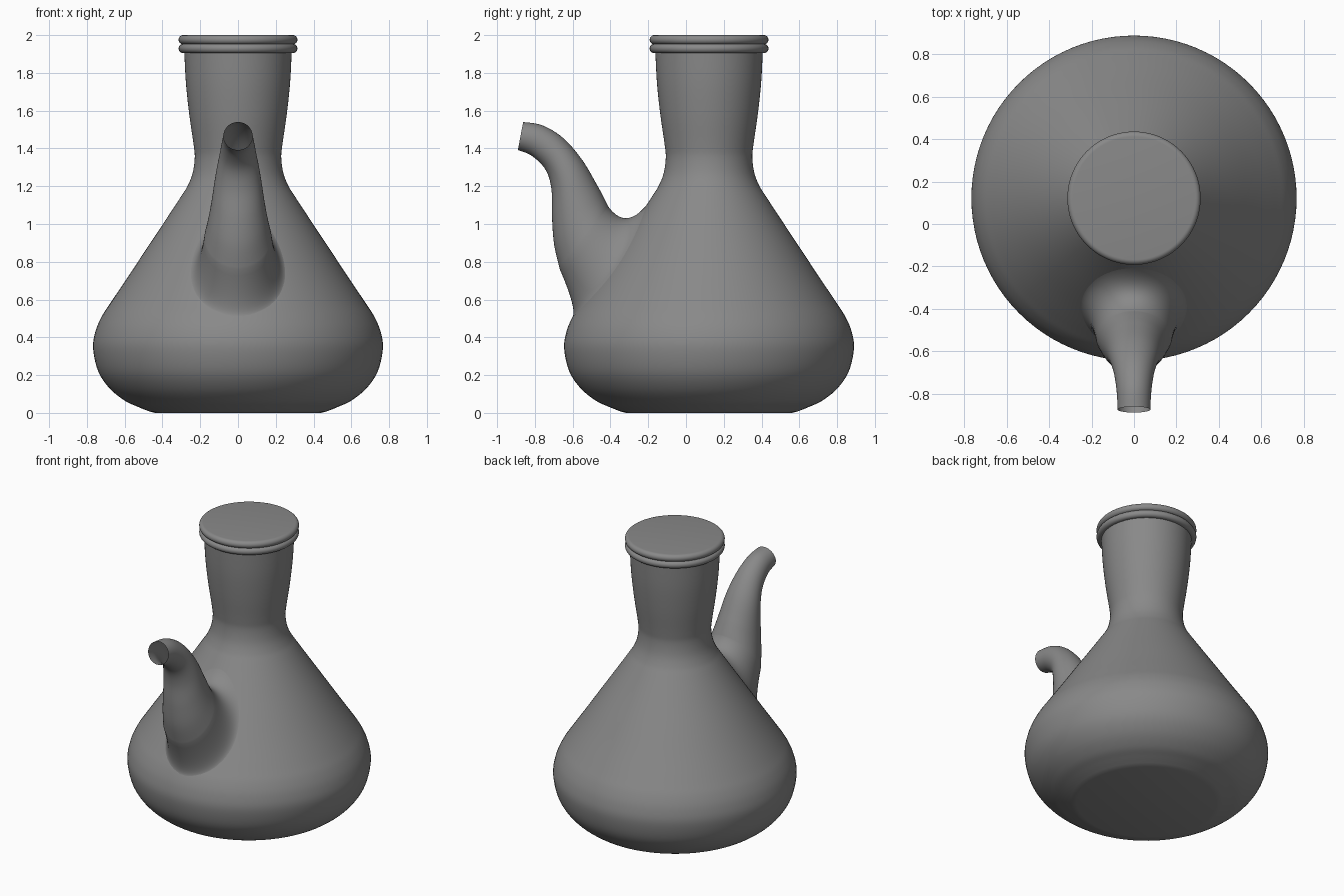
import bpy, bmesh, math

if "Cube" in bpy.data.objects:
    bpy.data.objects.remove(bpy.data.objects["Cube"])

CY = 0.122  # y of the body axis

# Dark grey ceramic
grey = bpy.data.materials.new("dark_grey")
grey.diffuse_color = (0.25, 0.25, 0.25, 1)
grey.use_nodes = True
grey.node_tree.nodes["Principled BSDF"].inputs["Base Color"].default_value = grey.diffuse_color


def spline(pts, steps):
    """Catmull-Rom interpolation of tuples of any length."""
    out = []
    for i in range(len(pts) - 1):
        a, b = pts[max(i - 1, 0)], pts[i]
        c, d = pts[i + 1], pts[min(i + 2, len(pts) - 1)]
        for k in range(steps):
            t = k / steps
            out.append(tuple(0.5 * (2 * q + (r - p) * t + (2 * p - 5 * q + 4 * r - s) * t * t
                                    + (3 * q - p - 3 * r + s) * t ** 3)
                             for p, q, r, s in zip(a, b, c, d)))
    return out + [tuple(pts[-1])]


def skin(name, rings, capped=True):
    """Bridge a list of equal-sized point rings into a smooth object."""
    bm = bmesh.new()
    loops = [[bm.verts.new(p) for p in ring] for ring in rings]
    n = len(loops[0])
    for a, b in zip(loops, loops[1:]):
        for i in range(n):
            j = (i + 1) % n
            bm.faces.new((a[i], a[j], b[j], b[i]))
    if capped:
        bm.faces.new(loops[0][::-1])
        bm.faces.new(loops[-1])
    bmesh.ops.recalc_face_normals(bm, faces=bm.faces[:])
    mesh = bpy.data.meshes.new(name)
    bm.to_mesh(mesh)
    bm.free()
    mesh.materials.append(grey)
    ob = bpy.data.objects.new(name, mesh)
    bpy.context.collection.objects.link(ob)
    bpy.ops.object.select_all(action='DESELECT')
    ob.select_set(True)
    bpy.context.view_layer.objects.active = ob
    bpy.ops.object.shade_smooth_by_angle(angle=math.radians(40))
    return ob


def lathe(name, profile, n=96):
    return skin(name, [[(r * math.cos(k * math.tau / n), CY + r * math.sin(k * math.tau / n), z)
                        for k in range(n)] for r, z in profile])


# Flask body and neck
body = [(0.47, 0.008), (0.53, 0.032), (0.60, 0.065), (0.68, 0.13), (0.74, 0.22), (0.767, 0.34),
        (0.755, 0.43), (0.722, 0.509), (0.672, 0.587), (0.58, 0.724), (0.485, 0.868),
        (0.39, 1.011), (0.30, 1.148), (0.265, 1.205), (0.24, 1.27), (0.229, 1.35),
        (0.235, 1.42), (0.258, 1.58), (0.276, 1.75), (0.285, 1.93)]
lathe("flask_body", [(0.44, 0.0)] + spline(body, 5))

# Two rounded beads of the rim, closed by a flat top
for name, z in (("rim_lower_bead", 1.929), ("rim_upper_bead", 1.9755)):
    arc = [math.radians(-90 + 15 * k) for k in range(13)]
    lathe(name, [(0.29 + 0.0245 * math.cos(a), z + 0.0245 * math.sin(a)) for a in arc])


# Spout tube, open at the tip: upper y, z, lower y, z, half width
N = 64
CIRCLE = [(math.cos(k * math.tau / N), math.sin(k * math.tau / N)) for k in range(N)]
sections = [(-0.862, 1.54, -0.89, 1.392, 0.077), (-0.76, 1.522, -0.815, 1.36, 0.082),
            (-0.65, 1.455, -0.742, 1.285, 0.096), (-0.55, 1.34, -0.712, 1.18, 0.118),
            (-0.47, 1.205, -0.709, 1.03, 0.14), (-0.435, 1.14, -0.698, 0.89, 0.158),
            (-0.41, 1.09, -0.668, 0.76, 0.178)]
rings = [[(w * s, (uy + ly) / 2 + (uy - ly) / 2 * c, (uz + lz) / 2 + (uz - lz) / 2 * c)
          for c, s in CIRCLE] for uy, uz, ly, lz, w in spline(sections, 6)]


def shoulder_ring(top, bottom, width, taper):
    """Oval drawn on the front of the conical shoulder, narrower towards its top."""
    ring = []
    for c, s in CIRCLE:
        x = width * s * (1 - taper * c)
        z = (top + bottom) / 2 + (top - bottom) / 2 * c
        r = 0.689 - (z - 0.56) * 0.664
        ring.append((x, CY - math.sqrt(r * r - x * x) + 0.002, z))
    return ring


# Flare of the spout root, arriving tangent to the shoulder
start = rings[-1]
turn = shoulder_ring(0.95, 0.545, 0.205, 0.1)
foot = shoulder_ring(1.14, 0.505, 0.25, 0.3)
for k in range(1, 13):
    t = k / 12
    rings.append([tuple((1 - t) ** 2 * a + 2 * t * (1 - t) * b + t * t * c
                        for a, b, c in zip(*pts)) for pts in zip(start, turn, foot)])
skin("spout", rings, capped=False)
